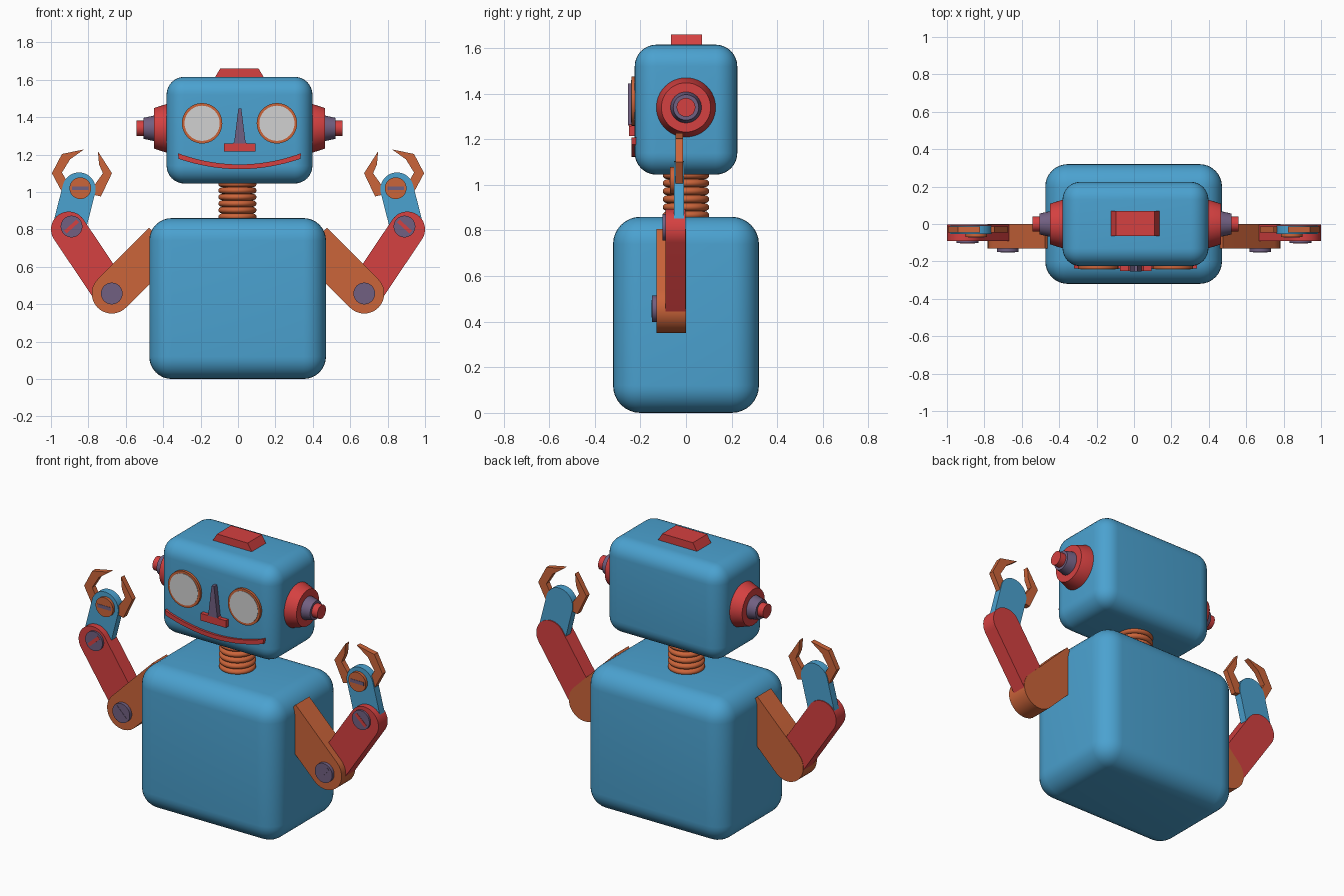
import bpy, bmesh
from math import cos, sin, pi, atan2, radians
from mathutils import Matrix

cube = bpy.data.objects.get("Cube")
if cube:
    bpy.data.objects.remove(cube, do_unlink=True)


def material(name, rgb):
    m = bpy.data.materials.new(name)
    m.use_nodes = True
    m.diffuse_color = (*rgb, 1)
    m.node_tree.nodes["Principled BSDF"].inputs["Base Color"].default_value = (*rgb, 1)
    return m


BLUE = material("blue paint", (0.07, 0.36, 0.63))
RED = material("red paint", (0.66, 0.052, 0.052))
ORANGE = material("orange metal", (0.60, 0.128, 0.042))
PURPLE = material("purple metal", (0.165, 0.115, 0.22))
WHITE = material("pale eye", (0.64, 0.64, 0.64))
parts = []
HEAD_X = 0.008


def finish(bm, name, mat):
    bmesh.ops.recalc_face_normals(bm, faces=bm.faces)
    me = bpy.data.meshes.new(name)
    bm.to_mesh(me)
    bm.free()
    me.materials.append(mat)
    ob = bpy.data.objects.new(name, me)
    bpy.context.collection.objects.link(ob)
    parts.append(ob)
    return ob


def rounded_box(name, mat, centre, size, radius):
    bm = bmesh.new()
    bmesh.ops.create_cube(bm, size=1)
    bmesh.ops.scale(bm, vec=size, verts=bm.verts)
    bmesh.ops.bevel(bm, geom=bm.edges[:], offset=radius, segments=8,
                    profile=0.5, affect='EDGES')
    bmesh.ops.translate(bm, vec=centre, verts=bm.verts)
    return finish(bm, name, mat)


def plate(name, mat, outline, front, back, side=1):
    """Extrude an x-z outline between two depths."""
    bm = bmesh.new()
    face = bm.faces.new([bm.verts.new((side * x, front, z)) for x, z in outline])
    new = bmesh.ops.extrude_face_region(bm, geom=[face])["geom"]
    bmesh.ops.translate(bm, vec=(0, back - front, 0),
                        verts=[v for v in new if isinstance(v, bmesh.types.BMVert)])
    return finish(bm, name, mat)


def lathe(name, mat, profile, matrix, steps=48):
    """Spin (radius, height) points around z, then place the result."""
    bm = bmesh.new()
    verts = [bm.verts.new((r, 0, h)) for r, h in profile]
    edges = [bm.edges.new(pair) for pair in zip(verts, verts[1:])]
    bmesh.ops.spin(bm, geom=verts + edges, cent=(0, 0, 0), axis=(0, 0, 1),
                   angle=2 * pi, steps=steps)
    bmesh.ops.remove_doubles(bm, verts=bm.verts, dist=1e-5)
    bmesh.ops.transform(bm, matrix=matrix, verts=bm.verts)
    return finish(bm, name, mat)


def circle(x, z, r, n=40):
    return [(x + r * cos(2 * pi * i / n), z + r * sin(2 * pi * i / n)) for i in range(n)]


def arm_outline(a, b, r, n=20):
    """Bar with a flat end at a and a round end at b."""
    t = atan2(b[1] - a[1], b[0] - a[0])
    pts = [(b[0] + r * cos(t - pi / 2 + pi * i / n),
            b[1] + r * sin(t - pi / 2 + pi * i / n)) for i in range(n + 1)]
    ox, oz = -r * sin(t), r * cos(t)
    return pts + [(a[0] + ox, a[1] + oz), (a[0] - ox, a[1] - oz)]


def slot_outline(c, angle, half=0.045, thick=0.01):
    u, w = cos(angle), sin(angle)
    return [(c[0] + i * half * u - j * thick * w, c[1] + i * half * w + j * thick * u)
            for i, j in ((-1, -1), (1, -1), (1, 1), (-1, 1))]


# Body, head and top hatch
rounded_box("body", BLUE, (-0.002, 0, 0.43), (0.945, 0.64, 0.86), 0.12)
rounded_box("head", BLUE, (HEAD_X, 0, 1.33), (0.78, 0.45, 0.57), 0.095)
plate("top_hatch", RED, [(-0.125, 1.61), (0.14, 1.61), (0.11, 1.66), (-0.095, 1.66)],
      -0.065, 0.07)

# Ribbed neck
neck = [(0, 0.84)]
for ring in range(6):
    for i in range(8):
        a = pi * i / 8
        neck.append((0.08 + 0.022 * sin(a), 0.85 + 0.035 * (ring + (1 - cos(a)) / 2)))
neck.append((0, 1.06))
lathe("neck", ORANGE, neck, Matrix.Translation((-0.003, 0, 0)))

# Face
for side, word in ((1, "left"), (-1, "right")):
    ex = HEAD_X + side * 0.2
    plate(word + "_eye_rim", ORANGE, circle(ex, 1.367, 0.108), -0.24, -0.21)
    plate(word + "_eye", WHITE, circle(ex, 1.367, 0.094), -0.242, -0.236)
plate("nose", PURPLE, [(-0.021, 1.26), (0.041, 1.26), (0.018, 1.445), (0.002, 1.445)],
      -0.255, -0.21)
plate("nose_base", RED, [(-0.075, 1.215), (0.094, 1.215), (0.094, 1.258), (0.05, 1.258),
                         (0.04, 1.265), (-0.02, 1.265), (-0.03, 1.258), (-0.075, 1.258)],
      -0.25, -0.21)
smile = [i / 12 for i in range(-12, 13)]
plate("mouth", RED,
      [(HEAD_X + 0.325 * t, 1.122 + 0.055 * t * t) for t in smile]
      + [(HEAD_X + 0.33 * t, 1.147 + 0.06 * t * t) for t in reversed(smile)],
      -0.238, -0.21)

# Joint positions of the arm
shoulder, elbow, wrist, hand = (0.40, 0.732), (0.675, 0.457), (0.905, 0.80), (0.85, 1.015)
outer_claw = [(0.824, 1.227), (0.941, 1.203), (0.995, 1.10), (0.936, 0.99),
              (0.86, 1.0), (0.904, 1.035), (0.941, 1.104), (0.898, 1.174)]
inner_claw = [(0.749, 1.217), (0.674, 1.10), (0.733, 0.976), (0.775, 0.985),
              (0.84, 1.0), (0.765, 1.04), (0.722, 1.10), (0.743, 1.147)]

for side, word in ((1, "left_"), (-1, "right_")):
    # Ears: stacked tapered discs
    turn = Matrix.Translation((HEAD_X, 0, 1.34)) @ Matrix.Rotation(side * pi / 2, 4, 'Y')
    for name, mat, r0, r1, h0, h1 in (("ear_base", RED, 0.13, 0.108, 0.37, 0.458),
                                      ("ear_collar", PURPLE, 0.072, 0.056, 0.44, 0.512),
                                      ("ear_tip", RED, 0.041, 0.041, 0.50, 0.55)):
        shoulder_h = 0.39 if name == "ear_base" else h0
        lathe(word + name, mat, [(0, h0), (r0, h0), (r0, shoulder_h), (r1, h1), (0, h1)], turn)

    # Arm bars
    plate(word + "upper_arm", ORANGE, arm_outline(shoulder, elbow, 0.107), -0.13, 0, side)
    plate(word + "forearm", RED, arm_outline(elbow, wrist, 0.095), -0.09, -0.002, side)
    plate(word + "hand", BLUE, arm_outline(wrist, hand, 0.089), -0.053, -0.008, side)
    plate(word + "outer_claw", ORANGE, outer_claw, -0.045, -0.013, side)
    plate(word + "inner_claw", ORANGE, inner_claw, -0.045, -0.013, side)

    # Joint screws and their slots
    cap = (0.89, 0.815)
    for name, mat, slot_mat, c, front, angle in (
            ("elbow_screw", PURPLE, PURPLE, elbow, -0.15, 45),
            ("wrist_screw", PURPLE, RED, cap, -0.102, -42),
            ("hand_screw", ORANGE, PURPLE, (0.843, 1.02), -0.07, 0)):
        plate(word + name, mat, circle(*c, 0.058), front, front + 0.03, side)
        plate(word + name + "_slot", slot_mat, slot_outline(c, radians(angle)),
              front - 0.002, front + 0.005, side)

# Smooth curved surfaces, keep edges sharp
bpy.ops.object.select_all(action='DESELECT')
for ob in parts:
    ob.select_set(True)
bpy.context.view_layer.objects.active = parts[0]
bpy.ops.object.shade_smooth_by_angle(angle=radians(30))
